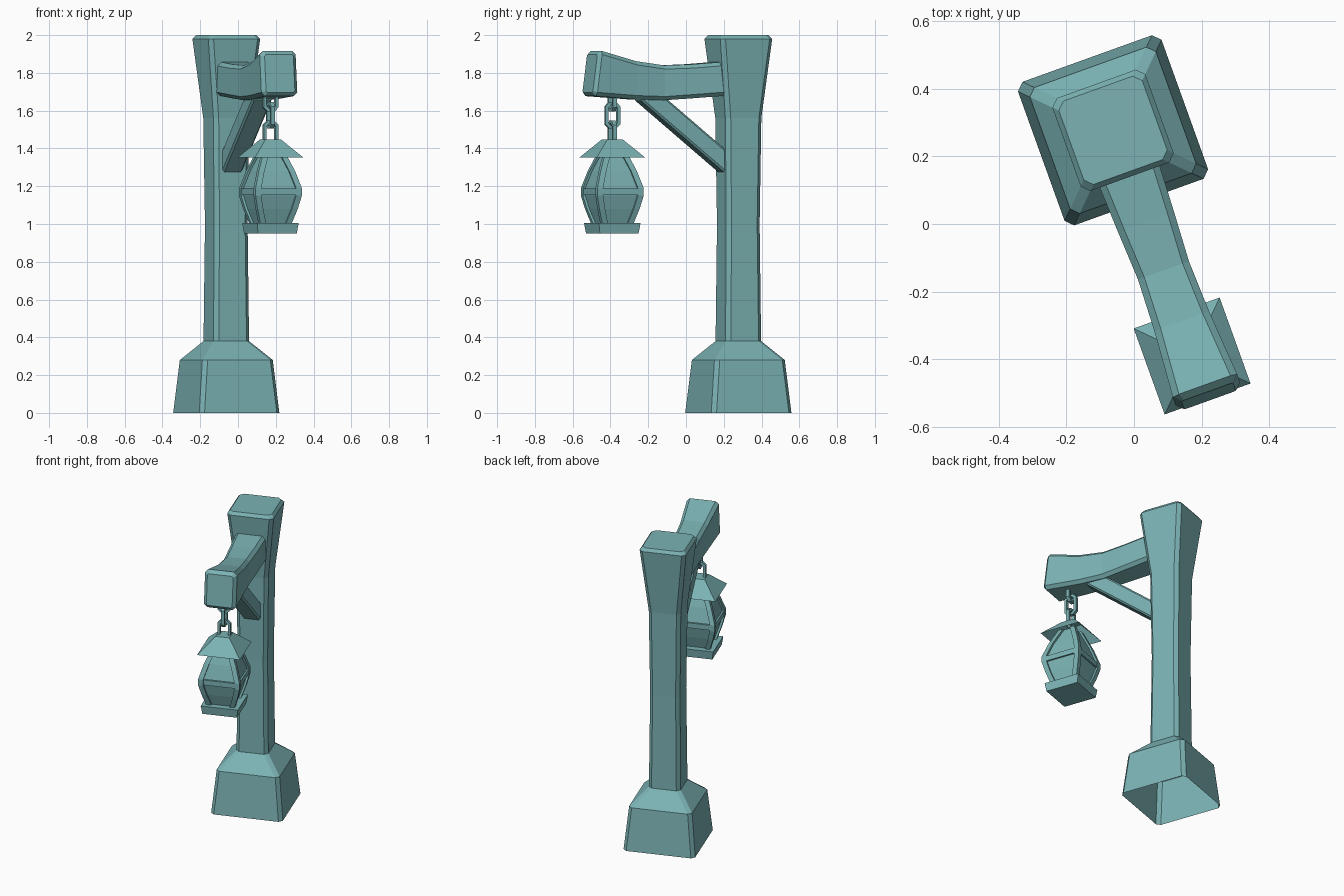
import bpy, bmesh, math
from mathutils import Vector

if "Cube" in bpy.data.objects:
    bpy.data.objects.remove(bpy.data.objects["Cube"])

ORIGIN = Vector((-0.062, 0.277, 0))   # post axis; the arm runs along local -y
TURN = math.radians(19.8)
LX, LY = -0.006, -0.707               # lantern axis in local space

# One muted teal for the whole model
teal = bpy.data.materials.new("teal")
teal.diffuse_color = (.2, .45, .46, 1)
teal.use_nodes = True
teal.node_tree.nodes["Principled BSDF"].inputs["Base Color"].default_value = teal.diffuse_color


def octagon(hx, hy, c):
    """Rectangle with chamfered corners, as 8 flat points."""
    return [(hx, hy - c), (hx - c, hy), (c - hx, hy), (-hx, hy - c),
            (-hx, c - hy), (c - hx, -hy), (hx - c, -hy), (hx, c - hy)]


def square(h, x=0, y=0):
    return [(x + h, y + h), (x - h, y + h), (x - h, y - h), (x + h, y - h)]


def at_z(points, z, x=0, y=0):
    return [(px + x, py + y, z) for px, py in points]


def skin(bm, rings, start=True, end=True, closed=False):
    """Bridge equal-sized rings with quads, with optional caps."""
    loops = [[bm.verts.new(p) for p in r] for r in rings]
    n = len(loops[0])
    pairs = list(zip(loops, loops[1:]))
    if closed:
        pairs.append((loops[-1], loops[0]))
    for a, b in pairs:
        for i in range(n):
            j = (i + 1) % n
            bm.faces.new((a[i], a[j], b[j], b[i]))
    if start and not closed:
        bm.faces.new(loops[0][::-1])
    if end and not closed:
        bm.faces.new(loops[-1])


def finish(name, bm):
    bmesh.ops.recalc_face_normals(bm, faces=bm.faces[:])
    me = bpy.data.meshes.new(name)
    bm.to_mesh(me)
    bm.free()
    me.materials.append(teal)
    ob = bpy.data.objects.new(name, me)
    ob.location = ORIGIN
    ob.rotation_euler.z = TURN
    bpy.context.collection.objects.link(ob)
    return ob


def loft(name, rings, **kw):
    bm = bmesh.new()
    skin(bm, rings, **kw)
    return finish(name, bm)


# Post with flared foot and head, open underneath
profile = [(0, .2255), (.28, .198), (.38, .1), (1.0, .094),
           (1.56, .101), (1.98, .146), (2.0, .131)]
loft("post", [at_z(octagon(h, h, .022), z) for z, h in profile], start=False)

# Sagging arm: distance from post, half width, bottom, top
stations = [(.06, .098, 1.682, 1.862), (.29, .088, 1.665, 1.845),
            (.44, .08, 1.655, 1.84), (.60, .086, 1.66, 1.862),
            (.80, .101, 1.677, 1.917), (.822, .081, 1.697, 1.897)]
rings = []
for k, (d, hw, zb, zt) in enumerate(stations):
    mid, hh = (zb + zt) / 2, (zt - zb) / 2
    lean = .13 if k >= 4 else 0
    c = .008 if k == 5 else .02
    rings.append([(x, -d - lean * (hh - v), mid + v) for x, v in octagon(hw, hh, c)])
loft("arm", rings)

# Diagonal brace
along, up = Vector((0, -.777, .63)), Vector((0, .63, .777))
base = Vector((0, -.06, 1.308))
section = octagon(.056, .049, .01)
loft("brace", [[base + along * t + Vector((x, 0, 0)) + up * v for x, v in section]
               for t in (0, .61)])


# Chain links, alternately turned
def link(name, z0, z1, sideways, hw=.041, t=.011, wall=.016):
    mid, hh = (z0 + z1) / 2, (z1 - z0) / 2
    rings = []
    for o, i in zip(octagon(hw, hh, .022), octagon(hw - wall, hh - wall, .014)):
        ring = [(o[0], -t, o[1]), (o[0], t, o[1]), (i[0], t, i[1]), (i[0], -t, i[1])]
        if sideways:
            ring = [(b, a, v) for a, b, v in ring]
        rings.append([(LX + a, LY + b, mid + v) for a, b, v in ring])
    loft(name, rings, closed=True)


link("top_link", 1.595, 1.72, False)
link("middle_link", 1.505, 1.645, True)
link("bottom_link", 1.41, 1.547, False)

# Lantern roof, an open flared hood
loft("lantern_roof", [at_z(square(h), z, LX, LY)
                      for z, h in ((1.353, .135), (1.448, .043))], start=False)

# Lantern panes
body = [(1.0, .087), (1.08, .113), (1.15, .13), (1.19, .13), (1.28, .102), (1.39, .056)]
loft("lantern_panes", [at_z(square(h - .014), z, LX, LY) for z, h in body])

# Lantern corner bars
bm = bmesh.new()
bar = .016
for sx in (-1, 1):
    for sy in (-1, 1):
        skin(bm, [at_z(square(bar, sx * (h - bar), sy * (h - bar)), z, LX, LY)
                  for z, h in body])
finish("lantern_corner_bars", bm)

# Lantern middle band and foot
loft("lantern_band", [at_z(square(.127), z, LX, LY) for z in (1.153, 1.187)])
loft("lantern_foot", [at_z(square(h), z, LX, LY) for z, h in ((.951, .109), (1.006, .117))])
